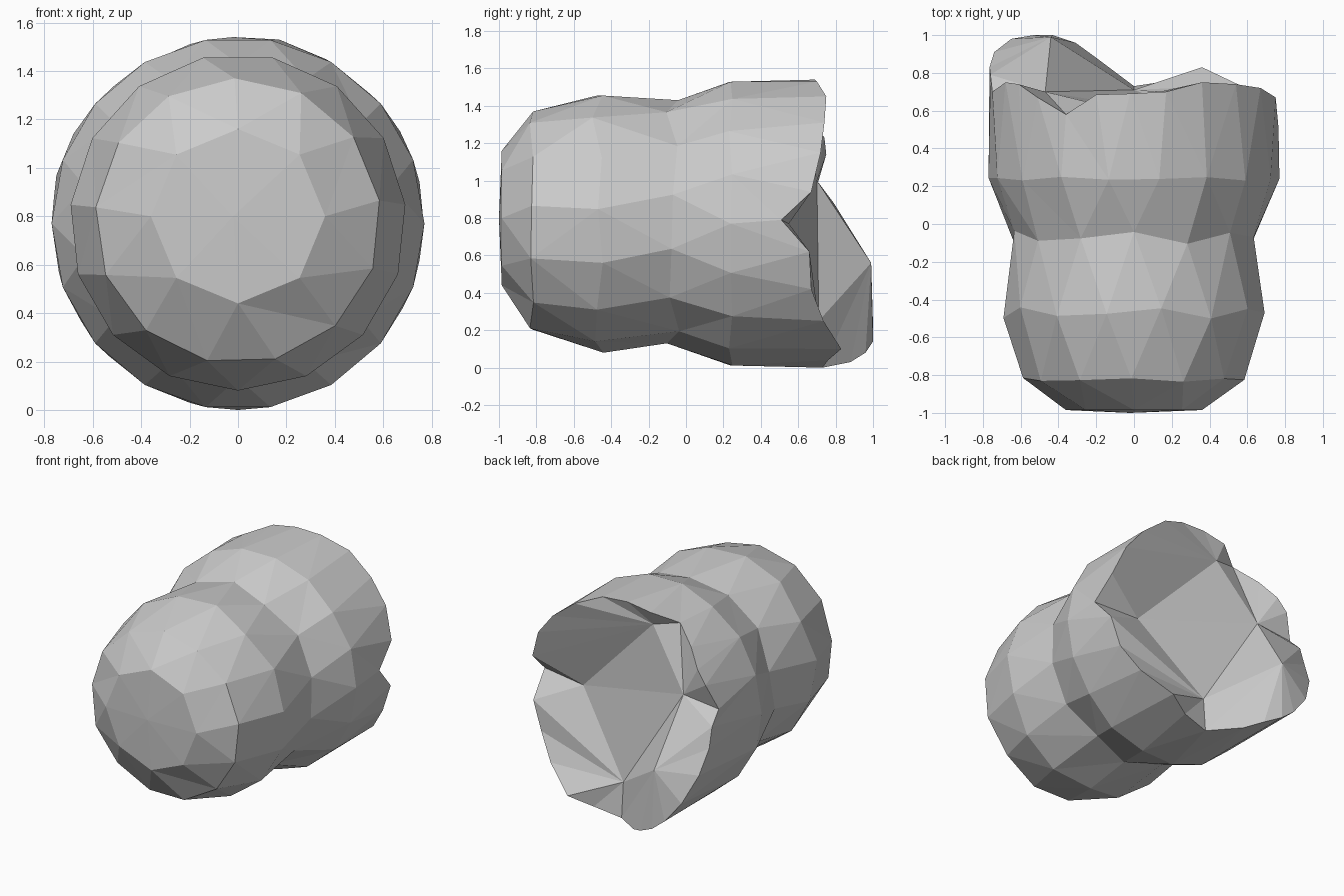
import bpy, bmesh, math

if "Cube" in bpy.data.objects:
    bpy.data.objects.remove(bpy.data.objects["Cube"])

CZ = 0.77  # height of the body's long axis
bm = bmesh.new()


def ring(y, r, n, turn, dz=0.0, wob=0.0):
    """n-sided ring around the y axis, slightly staggered along y."""
    out = []
    for i in range(n):
        a = 2 * math.pi * (i + turn) / n
        yy = y + wob * math.sin(i * 2.4)
        out.append(bm.verts.new((r * math.cos(a), yy, CZ + dz + r * math.sin(a))))
    return out


def angle(v):
    return math.atan2(v.co.z - CZ, v.co.x) % (2 * math.pi)


def loft(a, b):
    """Triangle strip between two rings with different side counts."""
    a, b = sorted(a, key=angle), sorted(b, key=angle)
    na, nb = len(a), len(b)
    i = j = 0
    while i < na or j < nb:
        ta = angle(a[(i + 1) % na]) + (2 * math.pi if i + 1 >= na else 0)
        tb = angle(b[(j + 1) % nb]) + (2 * math.pi if j + 1 >= nb else 0)
        if j >= nb or (i < na and ta <= tb):
            bm.faces.new((a[i % na], a[(i + 1) % na], b[j % nb]))
            i += 1
        else:
            bm.faces.new((a[i % na], b[(j + 1) % nb], b[j % nb]))
            j += 1


# Faceted body rings: blunt nose, bulge, waist, thicker rear
rings = [
    ring(-0.985, 0.36, 8, 0.0, 0.03),
    ring(-0.825, 0.59, 13, 0.3, 0.01, 0.01),
    ring(-0.47, 0.695, 15, 0.25, 0.005, 0.03),
    ring(-0.07, 0.65, 14, 0.5, 0.01, 0.035),
    ring(0.24, 0.77, 18, 0.0, 0.0, 0.01),
]

# Torn rear rim, counter-clockwise from the +x side
rim_points = [
    (.765, .51, .79), (.75, .67, .94), (.67, .72, 1.15), (.54, .74, 1.31),
    (.36, .75, 1.45), (.17, .70, 1.53), (-.02, .69, 1.54), (-.20, .685, 1.51),
    (-.36, .58, 1.44), (-.51, .67, 1.34), (-.61, .74, 1.23), (-.68, .75, 1.14),
    (-.75, .70, .97), (-.76, .79, .88), (-.765, .83, .74), (-.74, .91, .57),
    (-.65, .98, .37), (-.53, 1.0, .22), (-.43, 1.0, .14), (-.31, .96, .08),
    (-.20, .88, .03), (.00, .73, 0.0), (.20, .76, .04), (.36, .83, .10),
    (.56, .735, .25), (.68, .67, .42), (.75, .66, .62),
]
rim = [bm.verts.new(p) for p in rim_points]
N = len(rim)
for a, b in zip(rings, rings[1:] + [rim]):
    loft(a, b)

# Nose cap, barely domed
tip = bm.verts.new((-0.02, -1.0, 0.80))
for i in range(8):
    bm.faces.new((rings[0][i], rings[0][(i + 1) % 8], tip))

# Rear broken face: inner notch corners and the peak of the long splinter
top = bm.verts.new((-.18, .63, 1.40))
right = bm.verts.new((.43, .55, .77))
bottom = bm.verts.new((.00, .71, .25))
left = bm.verts.new((-.47, .70, 1.0))
peak = bm.verts.new((-.44, .99, .56))


def fan(c, first, last):
    for k in range(first, last):
        bm.faces.new((c, rim[k % N], rim[(k + 1) % N]))


fan(top, 1, 8)
fan(right, 26, 28)
fan(bottom, 21, 26)
fan(peak, 13, 21)
fan(left, 8, 13)
for tri in ((top, rim[1], right), (right, rim[26], bottom), (bottom, rim[21], peak),
            (bottom, peak, left), (peak, rim[13], left), (left, rim[8], top),
            (right, left, top), (right, bottom, left)):
    bm.faces.new(tri)

bmesh.ops.recalc_face_normals(bm, faces=bm.faces)
mesh = bpy.data.meshes.new("broken_body")
bm.to_mesh(mesh)
bm.free()
obj = bpy.data.objects.new("broken_body", mesh)
bpy.context.collection.objects.link(obj)
